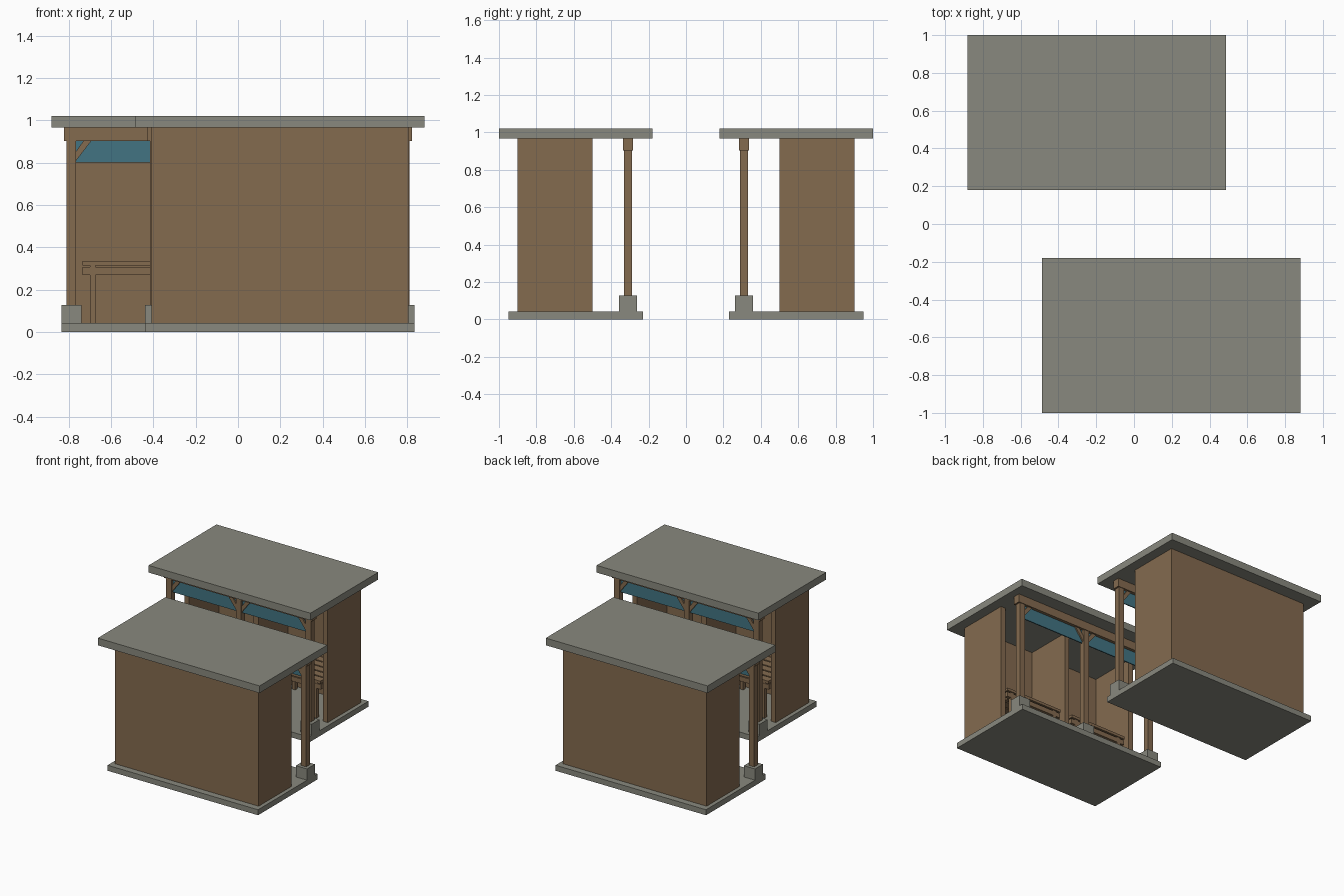
import bpy, bmesh
from mathutils import Matrix, Vector

if "Cube" in bpy.data.objects:
    bpy.data.objects.remove(bpy.data.objects["Cube"])

def material(name, rgb):
    m = bpy.data.materials.new(name)
    m.diffuse_color = (*rgb, 1)
    m.use_nodes = True
    m.node_tree.nodes["Principled BSDF"].inputs["Base Color"].default_value = m.diffuse_color
    return m

WOOD = material("brown wood", (0.23, 0.145, 0.078))
STONE = material("grey stone", (0.25, 0.25, 0.21))
CLOTH = material("teal cloth", (0.055, 0.175, 0.225))

CX = -0.1975   # centre of the back stall along x; the front stall is turned half round
parts = []

def finish(name, bm, mat):
    bmesh.ops.recalc_face_normals(bm, faces=bm.faces)
    me = bpy.data.meshes.new(name)
    bm.to_mesh(me)
    bm.free()
    me.materials.append(mat)
    ob = bpy.data.objects.new(name, me)
    bpy.context.collection.objects.link(ob)
    parts.append(ob)

def box(name, mat, x, y, z):
    """Box from (min, max) pairs; x is relative to the stall centre."""
    bm = bmesh.new()
    bmesh.ops.create_cube(bm, size=1)
    for v in bm.verts:
        v.co = Vector([r[0] if c < 0 else r[1] for c, r in
                       zip(v.co, ((x[0] + CX, x[1] + CX), y, z))])
    finish(name, bm, mat)

def brace(name, x, side):
    """Slanted brace from a post face up to the beam."""
    bm = bmesh.new()
    prof = [(0, 0.81), (0.073, 0.905), (0.036, 0.905), (0, 0.855)]
    f = bm.faces.new([bm.verts.new((CX + x + side * a, 0.295, z)) for a, z in prof])
    r = bmesh.ops.extrude_face_region(bm, geom=[f])
    bmesh.ops.translate(bm, vec=(0, 0.03, 0),
                        verts=[g for g in r["geom"] if isinstance(g, bmesh.types.BMVert)])
    finish(name, bm, WOOD)

# floor slab and roof
box("floor_slab", STONE, (-0.6375, 0.6375), (0.23, 0.95), (0, 0.042))
box("roof", STONE, (-0.685, 0.685), (0.18, 1.0), (0.967, 1.022))

# walls and partition
box("back_wall", WOOD, (-0.6075, 0.6075), (0.86, 0.90), (0.042, 0.967))
for name, x in (("left_wall", -0.5875), ("partition", 0), ("right_wall", 0.5875)):
    box(name, WOOD, (x - 0.02, x + 0.02), (0.50, 0.86), (0.042, 0.967))

# posts on stone footings, and the beam
for x in (-0.59, 0, 0.59):
    box("footing", STONE, (x - 0.0475, x + 0.0475), (0.2625, 0.3575), (0.042, 0.128))
    box("post", WOOD, (x - 0.0225, x + 0.0225), (0.2875, 0.3325), (0.128, 0.905))
box("beam", WOOD, (-0.625, 0.625), (0.2825, 0.3375), (0.903, 0.967))

for c in (-0.295, 0.295):
    # curtain and braces between posts
    box("curtain", CLOTH, (c - 0.2725, c + 0.2725), (0.306, 0.314), (0.80, 0.903))
    brace("brace", c - 0.2725, 1)
    brace("brace", c + 0.2725, -1)

    # slatted bench
    for i in range(5):
        y = 0.51 + i * 0.069
        box("bench_slat", WOOD, (c - 0.243, c + 0.243), (y, y + 0.058), (0.315, 0.336))
    for y in (0.515, 0.815):
        box("bench_rail", WOOD, (c - 0.243, c + 0.243), (y, y + 0.025), (0.27, 0.307))
    for x in (c - 0.194, c + 0.194):
        box("bench_bearer", WOOD, (x - 0.014, x + 0.014), (0.517, 0.838), (0.275, 0.315))
        for y in (0.515, 0.81):
            box("bench_leg", WOOD, (x - 0.014, x + 0.014), (y, y + 0.03), (0.042, 0.27))

# facing stall: the same parts turned half round
for ob in list(parts):
    twin = ob.copy()
    twin.name = "facing_" + ob.name
    twin.matrix_world = Matrix.Rotation(3.14159265, 4, 'Z')
    bpy.context.collection.objects.link(twin)
